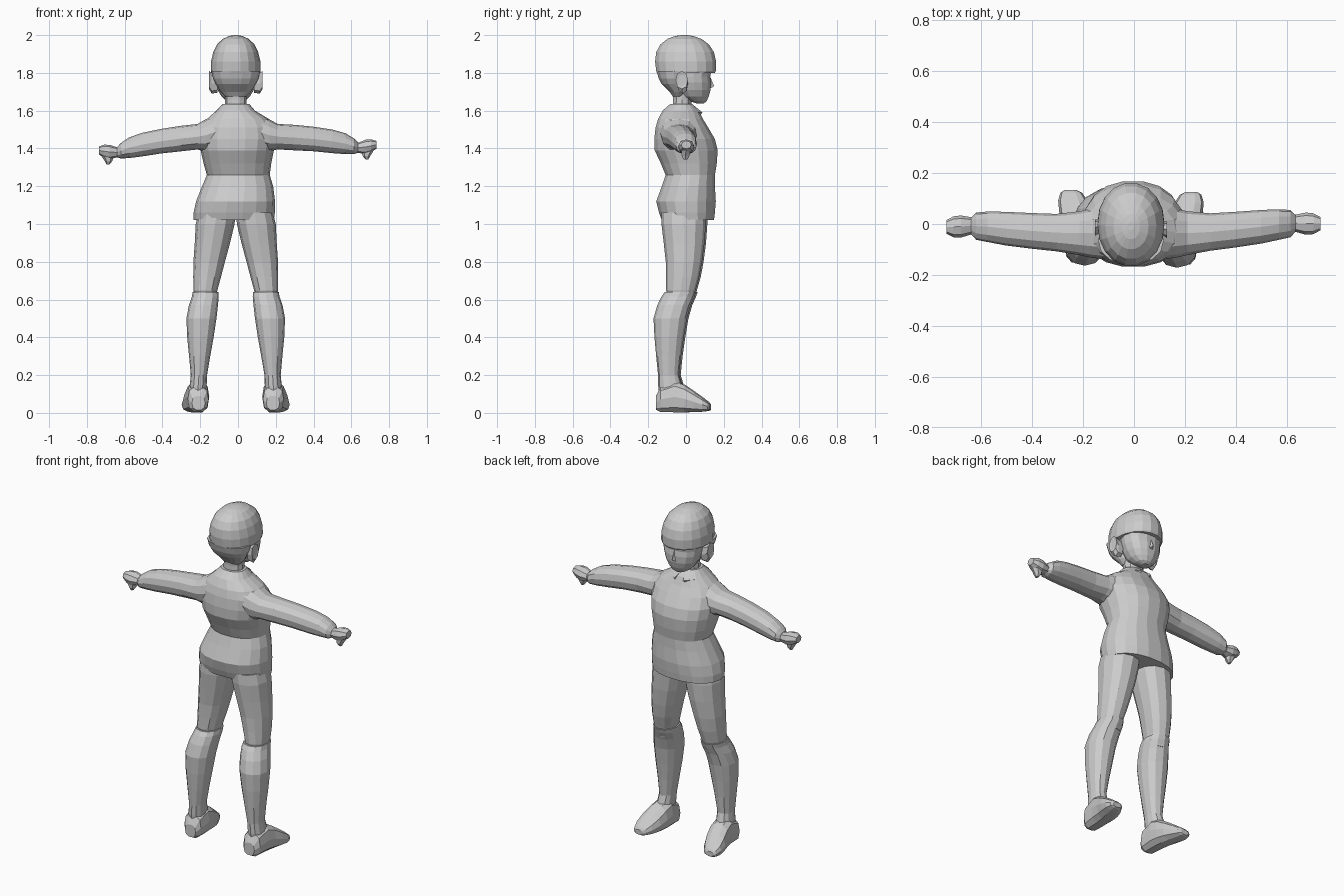
import bpy, bmesh, math
from mathutils import Vector

CX = -0.012          # mirror plane of the body


def left_leg(p):
    return Vector((2 * CX - p.x, p.y + 0.008, p.z))


def left_arm(p):      # the other arm hangs slightly lower and further back
    t = max(0, p.x - 0.2) / 0.5
    return Vector((-p.x - 0.005, p.y - 0.012 * t, p.z - 0.028 * t))


def mesh_object(name, verts, faces):
    bm = bmesh.new()
    vs = [bm.verts.new(v) for v in verts]
    for f in faces:
        bm.faces.new([vs[i] for i in f])
    bmesh.ops.recalc_face_normals(bm, faces=bm.faces)
    me = bpy.data.meshes.new(name)
    bm.to_mesh(me)
    bm.free()
    ob = bpy.data.objects.new(name, me)
    bpy.context.collection.objects.link(ob)
    return ob


def loft(name, rings, axis='z', n=12, power=2.2, place=None):
    """Rings are (position on axis, u min, u max, w min, w max)."""
    verts = []
    for t, u0, u1, w0, w1 in rings:
        for i in range(n):
            a = 2 * math.pi * i / n
            c, s = math.cos(a), math.sin(a)
            c = math.copysign(abs(c) ** (2 / power), c)
            s = math.copysign(abs(s) ** (2 / power), s)
            u = (u0 + u1) / 2 + c * (u1 - u0) / 2
            w = (w0 + w1) / 2 + s * (w1 - w0) / 2
            p = Vector({'z': (u, w, t), 'x': (t, u, w), 'y': (u, t, w)}[axis])
            verts.append(place(p) if place else p)
    m = len(rings)
    faces = [(k * n + i, k * n + (i + 1) % n, (k + 1) * n + (i + 1) % n, (k + 1) * n + i)
             for k in range(m - 1) for i in range(n)]
    faces += [tuple(range(n)), tuple(range((m - 1) * n, m * n))]
    return mesh_object(name, verts, faces)


def sym(rows):        # rows (z, half width, y min, y max) about the body centre
    return [(z, CX - h, CX + h, y0, y1) for z, h, y0, y1 in rows]


# Shirt with flared hem
loft("shirt", [
    (1.02, -.235, .19, -.13, .15), (1.06, -.235, .195, -.145, .155),
    (1.12, -.222, .196, -.16, .16), (1.20, -.19, .186, -.13, .155),
    (1.26, -.165, .168, -.11, .155), (1.32, -.182, .176, -.135, .165),
    (1.39, -.198, .19, -.168, .17), (1.45, -.205, .20, -.17, .155),
    (1.51, -.195, .195, -.163, .12), (1.555, -.165, .165, -.15, .092),
    (1.60, -.115, .09, -.125, .07), (1.635, -.082, .06, -.085, .035)], n=18)

# Neck
loft("neck", sym([(1.58, .062, -.075, .032), (1.66, .056, -.07, .03),
                  (1.73, .06, -.075, .04)]), n=10)

# Hair cap ending in a fringe lip above the face, plus hair at the back
loft("hair_cap", sym([
    (1.80, .130, -.156, .155), (1.81, .132, -.16, .16), (1.86, .131, -.166, .162),
    (1.91, .119, -.16, .15), (1.95, .1, -.138, .124), (1.98, .069, -.1, .083),
    (1.995, .035, -.06, .04), (2.0, .012, -.025, .01)]), n=18, power=2.1)
loft("back_hair", sym([
    (1.675, .055, -.07, -.01), (1.70, .08, -.088, .01), (1.74, .105, -.13, .015),
    (1.77, .12, -.146, .02), (1.81, .129, -.158, .03)]), n=14)

# Face tapering to the chin, with nose
loft("face", sym([
    (1.638, .022, .055, .095), (1.65, .048, .02, .11), (1.675, .075, -.02, .122),
    (1.71, .096, -.04, .132), (1.75, .109, -.05, .134), (1.78, .113, -.05, .130),
    (1.82, .116, -.05, .138)]), n=14)
mesh_object("nose", [(CX - .016, .125, 1.715), (CX + .016, .125, 1.715),
                     (CX, .149, 1.73), (CX, .126, 1.785)],
            [(0, 1, 2), (0, 2, 3), (1, 2, 3), (0, 1, 3)])

# Collar flaps at the throat
for side in (-1, 1):
    pts = [(.01, .045, 1.625), (.062, .0, 1.635), (.085, .04, 1.595), (.03, .088, 1.59)]
    verts = [(CX + side * x, y + d, z + d) for d in (0, -.012) for x, y, z in pts]
    mesh_object("collar_flap", verts, [(0, 1, 2, 3), (4, 5, 6, 7), (0, 1, 5, 4),
                                       (1, 2, 6, 5), (2, 3, 7, 6), (3, 0, 4, 7)])

# Paired parts
for suffix, leg, arm in (("right", None, None), ("left", left_leg, left_arm)):
    # Ear
    loft("ear_" + suffix, [
        (.085, -.035, .01, 1.695, 1.79), (.115, -.045, .01, 1.69, 1.80),
        (.130, -.055, .01, 1.715, 1.81), (.127, -.04, .0, 1.73, 1.79)],
        'x', 8, place=leg)
    # Sleeve
    loft("sleeve_" + suffix, [
        (.10, -.14, .07, 1.40, 1.585), (.165, -.132, .06, 1.385, 1.555),
        (.21, -.122, .05, 1.395, 1.53), (.30, -.105, .042, 1.39, 1.525),
        (.40, -.092, .048, 1.385, 1.515), (.50, -.077, .055, 1.375, 1.50),
        (.57, -.062, .058, 1.37, 1.48), (.615, -.052, .055, 1.37, 1.452),
        (.635, -.03, .035, 1.378, 1.432)], 'x', 12, place=arm)
    # Fist and curled fingers
    loft("hand_" + suffix, [
        (.60, -.025, .03, 1.378, 1.43), (.64, -.032, .038, 1.376, 1.432),
        (.675, -.042, .045, 1.37, 1.446), (.705, -.04, .042, 1.38, 1.448),
        (.732, -.025, .028, 1.398, 1.44)], 'x', 8, place=arm)
    loft("fingers_" + suffix, [
        (1.342, .675, .69, -.015, .01), (1.36, .66, .70, -.025, .02),
        (1.40, .65, .725, -.03, .03)], 'z', 6, place=arm)
    # Trouser leg
    loft("trouser_leg_" + suffix, [
        (.58, .10, .20, -.09, .03), (.65, .085, .212, -.105, .05),
        (.72, .066, .213, -.105, .07), (.80, .045, .212, -.107, .085),
        (.90, .018, .205, -.118, .098), (1.0, -.006, .2, -.13, .105),
        (1.06, -.01, .185, -.13, .105)], n=12, place=leg)
    # Tall boot shaft with rim below the knee
    loft("boot_shaft_" + suffix, [
        (.08, .14, .235, -.14, -.01), (.14, .142, .232, -.147, -.018),
        (.20, .14, .226, -.148, -.036), (.30, .123, .235, -.158, -.026),
        (.40, .105, .245, -.167, -.012), (.50, .09, .249, -.172, .005),
        (.57, .082, .236, -.152, .025), (.615, .078, .22, -.13, .045),
        (.64, .08, .216, -.112, .054)], n=12, place=leg)
    # Foot
    loft("foot_" + suffix, [
        (-.16, .15, .22, .015, .09), (-.135, .132, .242, .002, .14),
        (-.06, .128, .25, .0, .17), (-.01, .13, .258, .0, .15),
        (.04, .14, .27, .002, .115), (.085, .16, .274, .005, .082),
        (.115, .18, .265, .01, .058), (.125, .2, .25, .015, .045)],
        'y', 10, 2.6, leg)
